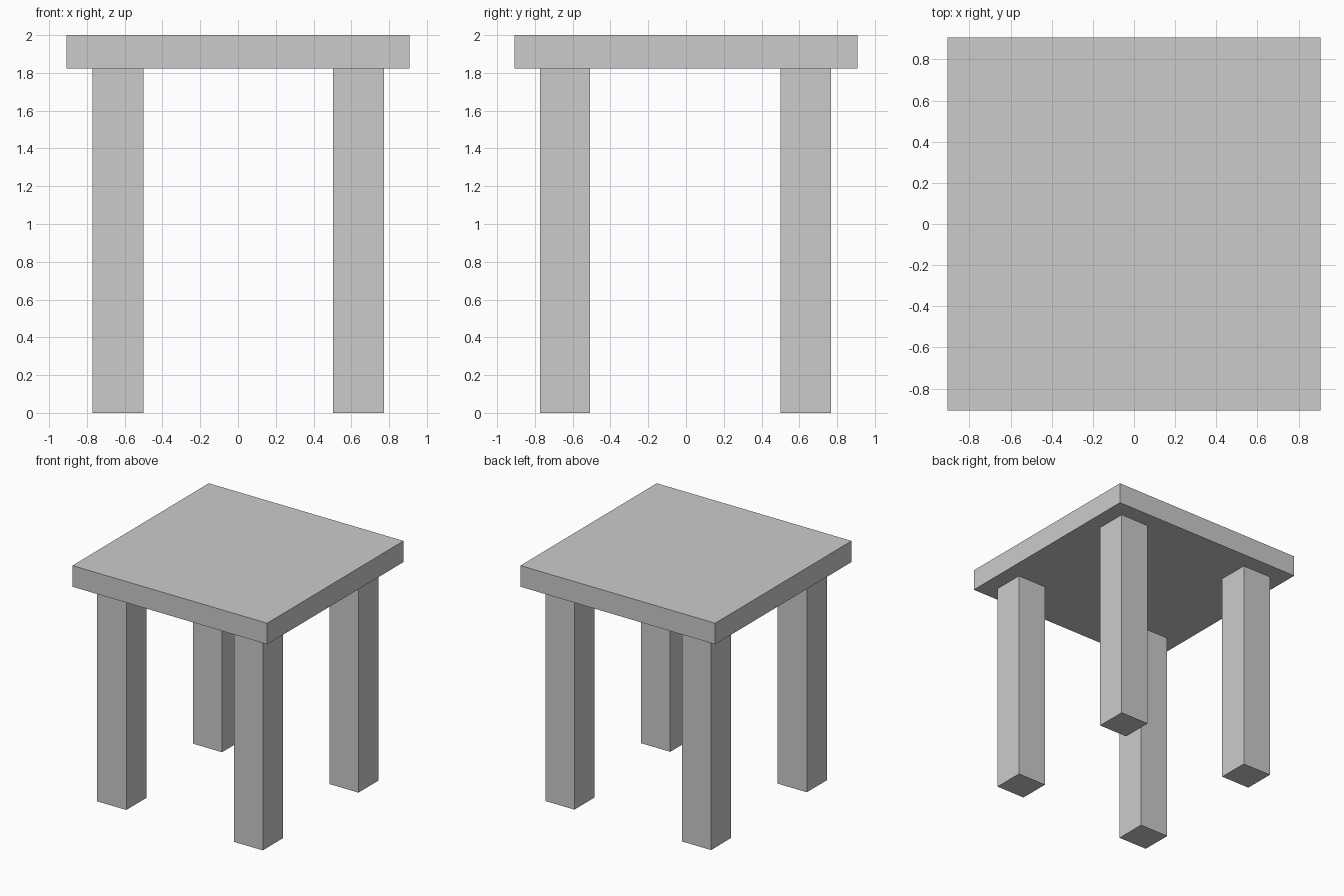
import bpy

if "Cube" in bpy.data.objects:
    bpy.data.objects.remove(bpy.data.objects["Cube"])


def box(name, x0, x1, y0, y1, z0, z1):
    """Axis-aligned box from its limits."""
    bpy.ops.mesh.primitive_cube_add(size=1)
    ob = bpy.context.object
    ob.name = name
    ob.location = ((x0 + x1) / 2, (y0 + y1) / 2, (z0 + z1) / 2)
    ob.scale = (x1 - x0, y1 - y0, z1 - z0)
    bpy.ops.object.transform_apply(location=True, rotation=False, scale=True)
    return ob


HALF = 0.907      # half width of the square top
UNDER = 1.822     # underside of the top

# Square slab top
box("table_top", -HALF, HALF, -HALF, HALF, UNDER, 2.0)

# Four square legs, set in from the edges
spans_x = {"left": (-0.771, -0.499), "right": (0.502, 0.772)}
spans_y = {"front": (-0.773, -0.507), "back": (0.5, 0.767)}
for side, (x0, x1) in spans_x.items():
    for end, (y0, y1) in spans_y.items():
        box(f"{end}_{side}_leg", x0, x1, y0, y1, 0.0, UNDER)
